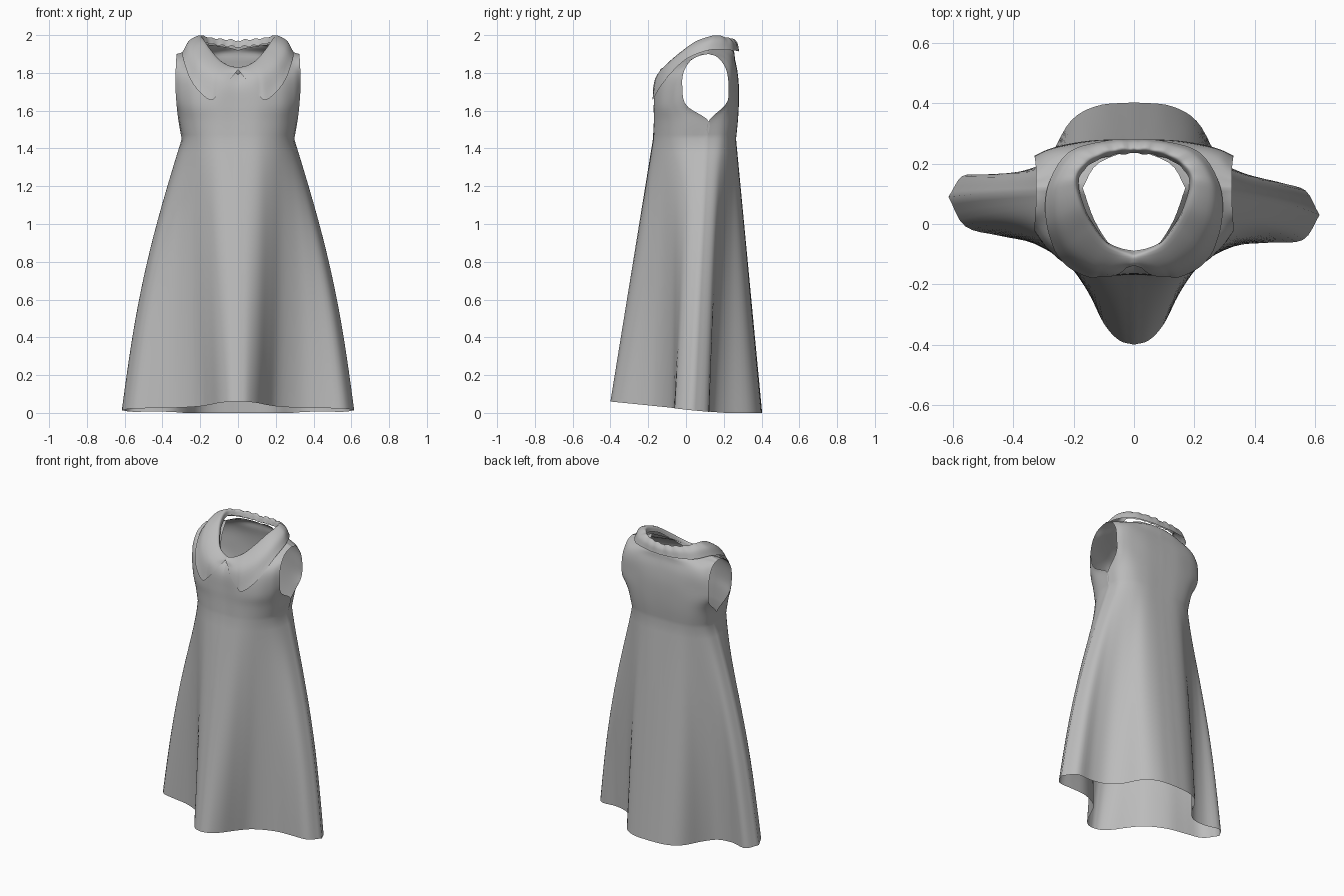
import bpy, bmesh, math
from mathutils import Vector
from mathutils.bvhtree import BVHTree

if "Cube" in bpy.data.objects:
    bpy.data.objects.remove(bpy.data.objects["Cube"])

grey = bpy.data.materials.new("soft grey cloth")
grey.diffuse_color = (0.5, 0.5, 0.5, 1)
grey.use_nodes = True
grey.node_tree.nodes["Principled BSDF"].inputs["Base Color"].default_value = grey.diffuse_color


def spline(pts, n):
    """Smooth curve through pts, sampled at n + 1 places."""
    p = [Vector(q) for q in pts]
    p = [2 * p[0] - p[1]] + p + [2 * p[-1] - p[-2]]
    out = []
    for k in range(n + 1):
        f = k / n * (len(p) - 3)
        i = min(int(f), len(p) - 4)
        t = f - i
        a, b, c, d = p[i:i + 4]
        out.append(0.5 * (2 * b + (c - a) * t + (2 * a - 5 * b + 4 * c - d) * t ** 2
                          + (3 * b - a - 3 * c + d) * t ** 3))
    return out


def add_grid(bm, rows, flip):
    vs = [[bm.verts.new(p) for p in r] for r in rows]
    for a, b in zip(vs, vs[1:]):
        for i in range(len(a) - 1):
            q = [a[i], a[i + 1], b[i + 1], b[i]]
            bm.faces.new(q[::-1] if flip else q)


def finish(name, bm):
    bmesh.ops.remove_doubles(bm, verts=bm.verts, dist=0.0004)
    me = bpy.data.meshes.new(name)
    bm.to_mesh(me)
    me.materials.append(grey)
    for f in me.polygons:
        f.use_smooth = True
    ob = bpy.data.objects.new(name, me)
    bpy.context.collection.objects.link(ob)
    return ob


# Bodice rows: z at centre, z at side, then (x, y) from centre to side seam / armhole
front_rows = [
    (1.45, 1.45, (0, -.175), (.12, -.165), (.22, -.11), (.28, -.02), (.298, .11)),
    (1.55, 1.545, (0, -.17), (.12, -.165), (.23, -.115), (.297, -.02), (.315, .12)),
    (1.63, 1.63, (0, -.168), (.12, -.168), (.23, -.13), (.295, -.065), (.325, 0)),
    (1.73, 1.74, (0, -.16), (.1, -.163), (.22, -.125), (.295, -.07), (.332, -.02)),
    (1.79, 1.81, (0, -.125), (.1, -.14), (.21, -.1), (.29, -.05), (.33, -.01)),
    (1.83, 1.865, (.07, -.08), (.13, -.07), (.21, -.03), (.28, .01), (.328, .025)),
    (1.89, 1.89, (.13, .01), (.17, .04), (.22, .06), (.28, .065), (.325, .07)),
    (1.95, 1.9, (.17, .12), (.2, .12), (.24, .12), (.28, .12), (.325, .12))]
back_rows = [
    (1.45, 1.45, (0, .265), (.12, .262), (.21, .24), (.275, .19), (.298, .11)),
    (1.55, 1.545, (0, .275), (.13, .272), (.23, .25), (.29, .2), (.315, .12)),
    (1.64, 1.64, (0, .28), (.13, .277), (.23, .262), (.29, .24), (.325, .215)),
    (1.73, 1.73, (0, .28), (.13, .277), (.23, .262), (.29, .245), (.33, .225)),
    (1.81, 1.81, (0, .272), (.13, .27), (.23, .258), (.29, .24), (.328, .215)),
    (1.87, 1.865, (0, .26), (.12, .256), (.22, .243), (.28, .22), (.325, .185)),
    (1.92, 1.89, (0, .25), (.1, .245), (.2, .215), (.27, .18), (.325, .155)),
    (1.945, 1.895, (.12, .2), (.16, .185), (.21, .165), (.27, .145), (.325, .135)),
    (1.95, 1.9, (.17, .12), (.2, .12), (.24, .12), (.28, .12), (.325, .12))]

# Hem outline with its deep folds, from centre to side seam
front_hem = [(0, -.4), (.05, -.385), (.1, -.33), (.15, -.23), (.21, -.14),
             (.33, -.07), (.45, -.05), (.56, -.03), (.615, .06)]
back_hem = [(0, .403), (.12, .392), (.21, .34), (.28, .22), (.35, .15),
            (.45, .13), (.56, .14), (.615, .06)]

N = 32          # samples across half a panel
SKIRT = 20      # rows down the skirt


def bodice(rows):
    ctrl = []
    for z0, z1, *xy in rows:
        ctrl.append(spline([(x, y, z0 + (z1 - z0) * i / 4)
                            for i, (x, y) in enumerate(xy)], N))
    cols = [spline([r[i] for r in ctrl], 30) for i in range(N + 1)]
    return [[c[j] for c in cols] for j in range(31)]


def skirt(waist, hem, side):
    hem = spline([(x, y, 0.1 * max(0, .2 - y)) for x, y in hem], N)
    rows = []
    for j in range(SKIRT):
        t = 1 - j / SKIRT
        row = []
        for w, h in zip(waist, hem):
            p = w.lerp(h, t)
            p.x += .04 * math.sin(math.pi * t) * h.x / .62     # rounded flare
            p.y -= side * .13 * t * h.x ** 3                   # uneven side folds
            row.append(p)
        rows.append(row)
    return rows


def mirrored(rows, side):
    return [[Vector((p.x * side, p.y, p.z)) for p in r] for r in rows]


# Dress body: front and back panels on both sides
bm = bmesh.new()
for rows, hem, back in ((front_rows, front_hem, False), (back_rows, back_hem, True)):
    top = bodice(rows)
    for side in (1, -1):
        panel = skirt(top[0], hem, side) + top
        add_grid(bm, mirrored(panel, side), (side < 0) != back)
dress = finish("dress_body", bm)
bm.normal_update()
body = BVHTree.FromBMesh(bm)
bm.free()

# Collar: outer edge and rolled neck rim, from centre front to centre back
outer = spline([(0, -.137, 1.818), (.1, -.17, 1.69), (.155, -.175, 1.66), (.24, -.122, 1.745),
                (.288, -.01, 1.865), (.287, .12, 1.92), (.22, .235, 1.92),
                (.1, .275, 1.915), (0, .282, 1.912)], 64)
rim = spline([(0, -.105, 1.828), (.05, -.095, 1.84), (.1, -.07, 1.868), (.148, -.01, 1.92),
              (.182, .06, 1.97), (.198, .15, 1.998), (.155, .21, 1.988),
              (.08, .242, 1.978), (0, .25, 1.973)], 64)
cols = []
for i, (o, r) in enumerate(zip(outer, rim)):
    u = i / 64
    gather = max(0, u - .55) * math.sin(u * 75)              # small gathers at the back
    r = r + Vector((0, .006 * gather, .012 * gather))
    out = Vector((r.x, r.y - .07, 0)).normalized()
    mid = o.lerp(r, .55) + (out * .13 + Vector((0, 0, .1))) * (o - r).length
    lining = r - out * (.016 + .012 * gather) - Vector((0, 0, .035))
    col = spline([o, mid, r, lining], 15)
    for k in range(9):                                       # rest on the body
        loc, nor, _, _ = body.find_nearest(col[k])
        gap = (col[k] - loc).dot(nor)
        if gap < .007:
            col[k] = col[k] + nor * (.007 - gap)
    if i in (0, 64):
        for p in col:
            p.x = 0
    cols.append(col)
rows = [[c[k] for c in cols] for k in range(16)]
bm = bmesh.new()
for side in (1, -1):
    add_grid(bm, mirrored(rows, side), side < 0)
finish("collar", bm)
bm.free()
